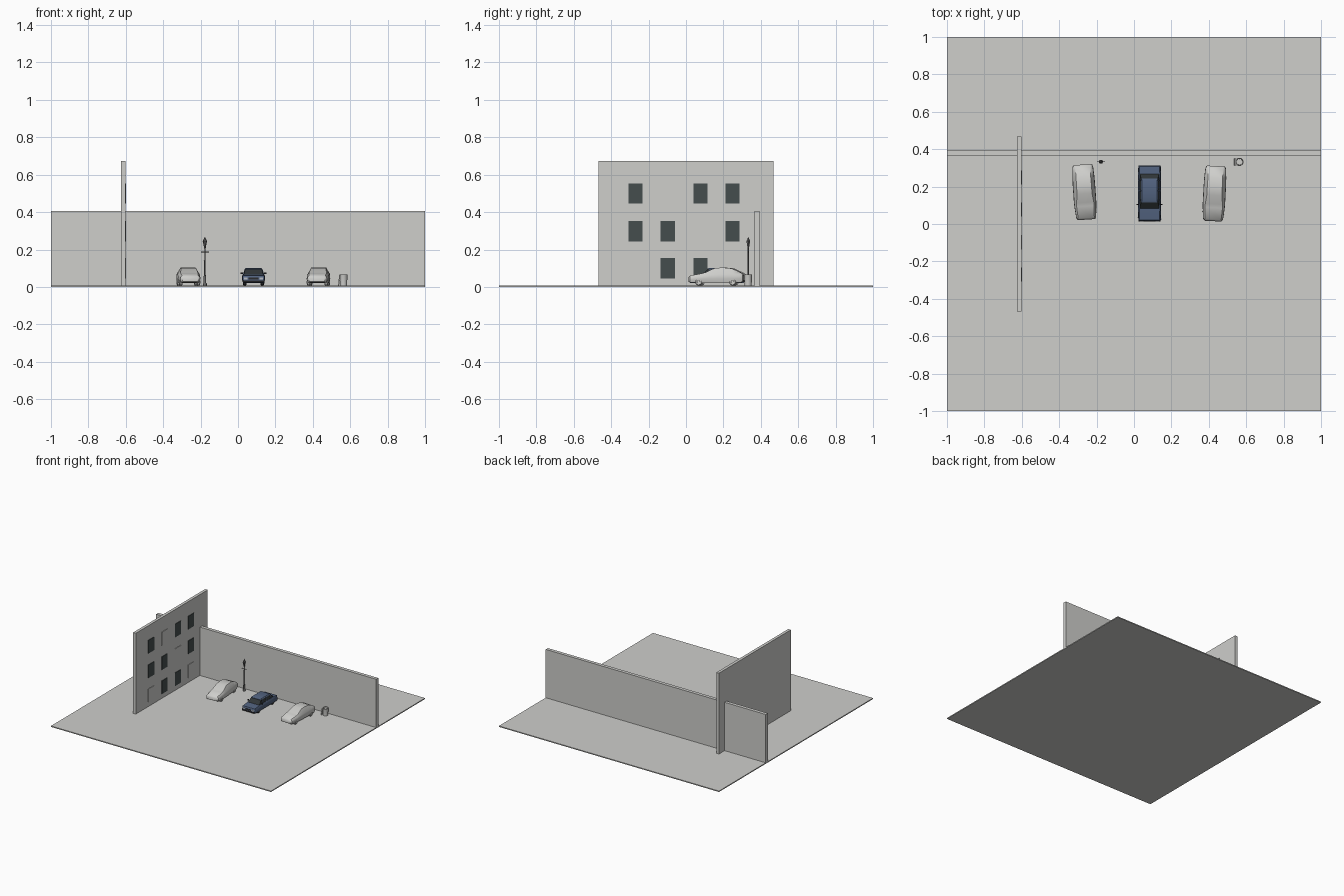
import bpy, bmesh, math
from mathutils import Matrix, Vector

if "Cube" in bpy.data.objects:
    bpy.data.objects.remove(bpy.data.objects["Cube"], do_unlink=True)


def material(name, rgb):
    m = bpy.data.materials.new(name)
    m.use_nodes = True
    m.diffuse_color = (*rgb, 1)
    m.node_tree.nodes["Principled BSDF"].inputs["Base Color"].default_value = (*rgb, 1)
    return m


GREY = material("concrete grey", (0.62, 0.62, 0.6))
PANE = material("window dark", (0.06, 0.075, 0.075))
BLUE = material("car blue", (0.085, 0.125, 0.215))
GLASS = material("car glass", (0.03, 0.037, 0.04))
RUBBER = material("tyre black", (0.025, 0.025, 0.027))
IRON = material("lamp iron", (0.13, 0.13, 0.13))
LIGHT = material("headlight", (0.5, 0.52, 0.55))
GROUND = 0.008


def finish(name, bm, mat, matrix=Matrix(), smooth=False):
    bmesh.ops.recalc_face_normals(bm, faces=bm.faces)
    bm.transform(matrix)
    me = bpy.data.meshes.new(name)
    bm.to_mesh(me)
    bm.free()
    me.materials.append(mat)
    ob = bpy.data.objects.new(name, me)
    bpy.context.collection.objects.link(ob)
    if smooth:
        bpy.ops.object.select_all(action="DESELECT")
        ob.select_set(True)
        bpy.context.view_layer.objects.active = ob
        bpy.ops.object.shade_smooth_by_angle(angle=math.radians(40))
    return ob


def box(name, lo, hi, mat, matrix=Matrix()):
    lo, hi = Vector(lo), Vector(hi)
    bm = bmesh.new()
    bmesh.ops.create_cube(bm, size=1)
    bm.transform(Matrix.Translation((lo + hi) / 2) @ Matrix.Diagonal((*(hi - lo), 1)))
    return finish(name, bm, mat, matrix)


def lathe(name, profile, mat, matrix=Matrix(), sides=16):
    # Closed solid of revolution from (radius, height) pairs
    bm = bmesh.new()
    rings = [[bm.verts.new((r * math.cos(a), r * math.sin(a), z))
              for a in (math.tau * i / sides for i in range(sides))] for r, z in profile]
    skin(bm, rings)
    return finish(name, bm, mat, matrix, True)


def skin(bm, rings):
    n = len(rings[0])
    for a, b in zip(rings, rings[1:]):
        for i in range(n):
            bm.faces.new((a[i], a[(i + 1) % n], b[(i + 1) % n], b[i]))
    bm.faces.new(rings[0])
    bm.faces.new(rings[-1])


def loft(name, stations, mat, matrix, smooth=False):
    # Each station: y, low z, belt z, top z, belt half width, top half width
    bm = bmesh.new()
    rings = []
    for y, low, belt, top, w, tw in stations:
        half = [(w * 0.9, low), (w, (low + belt) / 2), (w * 0.97, belt), (tw, top)]
        pts = half + [(-x, z) for x, z in reversed(half)]
        rings.append([bm.verts.new((x, y, z)) for x, z in pts])
    skin(bm, rings)
    return finish(name, bm, mat, matrix, smooth)


def wheels(prefix, matrix, tyre, hub):
    for end, y in (("front", -0.092), ("rear", 0.09)):
        for side, s in (("right", -1), ("left", 1)):
            m = matrix @ Matrix.Translation((s * 0.047, y, 0.018)) @ Matrix.Rotation(s * math.pi / 2, 4, "Y")
            label = f"{prefix}_{end}_{side}"
            lathe(label + "_tyre", [(0.015, -0.009), (0.018, -0.006), (0.018, 0.006), (0.015, 0.009)], tyre, m)
            lathe(label + "_hub", [(0.01, 0.008), (0.008, 0.0105)], hub, m, 10)


# Ground and the two walls
box("ground", (-1, -1, 0), (1, 1, GROUND), GREY)
box("back_wall", (-1, 0.365, GROUND), (1, 0.393, 0.405), GREY)
box("building_wall", (-0.626, -0.467, GROUND), (-0.602, 0.467, 0.672), GREY)

# Windows, some dark and some blank
dark = ("0110", "1101", "1011")
for row, z in enumerate((0.1, 0.298, 0.5)):
    for col, y in enumerate((-0.27, -0.097, 0.077, 0.248)):
        mat = PANE if dark[row][col] == "1" else GREY
        box(f"window_{row}_{col}", (-0.602, y - 0.038, z - 0.054), (-0.598, y + 0.038, z + 0.054), mat)

# Pale rounded hatchbacks
HATCH = [
    (-0.147, 0.022, 0.036, 0.044, 0.044, 0.036),
    (-0.138, 0.016, 0.044, 0.053, 0.053, 0.043),
    (-0.075, 0.014, 0.054, 0.064, 0.059, 0.047),
    (-0.055, 0.014, 0.056, 0.070, 0.060, 0.046),
    (-0.008, 0.014, 0.058, 0.092, 0.060, 0.040),
    (0.035, 0.014, 0.060, 0.096, 0.060, 0.040),
    (0.085, 0.014, 0.061, 0.091, 0.059, 0.039),
    (0.130, 0.016, 0.060, 0.070, 0.056, 0.040),
    (0.144, 0.020, 0.055, 0.062, 0.052, 0.040),
    (0.148, 0.026, 0.046, 0.052, 0.046, 0.036),
]
for name, x, y, turn in (("pale_car_right", -0.265, 0.17, 4), ("pale_car_left", 0.43, 0.162, -3)):
    m = Matrix.Translation((x, y, GROUND)) @ Matrix.Rotation(math.radians(turn), 4, "Z")
    loft(name + "_body", HATCH, GREY, m, True)
    wheels(name, m, GREY, GREY)

# Blue saloon: body, glasshouse, roof, pillars
m = Matrix.Translation((0.083, 0.164, GROUND))
loft("blue_car_body", [
    (-0.148, 0.018, 0.036, 0.044, 0.055, 0.050),
    (-0.142, 0.014, 0.046, 0.052, 0.060, 0.054),
    (-0.072, 0.014, 0.052, 0.060, 0.062, 0.055),
    (0.095, 0.014, 0.054, 0.061, 0.062, 0.055),
    (0.143, 0.014, 0.052, 0.058, 0.060, 0.054),
    (0.148, 0.020, 0.046, 0.052, 0.056, 0.050),
], BLUE, m, True)
loft("blue_car_glasshouse", [
    (-0.080, 0.052, 0.056, 0.059, 0.054, 0.052),
    (-0.042, 0.052, 0.062, 0.090, 0.054, 0.044),
    (0.075, 0.052, 0.062, 0.090, 0.054, 0.044),
    (0.105, 0.052, 0.056, 0.060, 0.053, 0.051),
], GLASS, m)
loft("blue_car_roof", [
    (-0.050, 0.086, 0.088, 0.089, 0.045, 0.043),
    (-0.038, 0.087, 0.090, 0.094, 0.046, 0.040),
    (0.065, 0.087, 0.090, 0.094, 0.046, 0.040),
    (0.080, 0.086, 0.088, 0.089, 0.045, 0.043),
], BLUE, m, True)
box("blue_car_front_bumper", (-0.058, -0.151, 0.018), (0.058, -0.144, 0.027), RUBBER, m)
box("blue_car_rear_bumper", (-0.058, 0.144, 0.018), (0.058, 0.15, 0.027), RUBBER, m)
box("blue_car_grille", (-0.026, -0.150, 0.031), (0.026, -0.146, 0.042), RUBBER, m)
for side, s in (("right", -1), ("left", 1)):
    box(f"blue_car_{side}_headlight", (s * 0.041 - 0.01, -0.150, 0.032), (s * 0.041 + 0.01, -0.146, 0.042), LIGHT, m)
    box(f"blue_car_{side}_mirror", (s * 0.063 - 0.006, -0.062, 0.062), (s * 0.063 + 0.006, -0.056, 0.070), RUBBER, m)
    for i, y in enumerate((-0.036, 0.014, 0.068)):
        lean = m @ Matrix.Translation((s * 0.0495, y, 0.075)) @ Matrix.Rotation(s * -0.32, 4, "Y")
        box(f"blue_car_{side}_pillar_{i}", (-0.002, -0.003, -0.016), (0.002, 0.003, 0.014), BLUE, lean)
wheels("blue_car", m, RUBBER, IRON)

# Street lamp with crossbar and lantern
lamp = Matrix.Translation((-0.177, 0.333, 0))
lathe("lamp_post", [(0.010, GROUND), (0.010, 0.018), (0.007, 0.022), (0.007, 0.055),
                    (0.004, 0.065), (0.003, 0.205), (0.006, 0.212)], IRON, lamp, 10)
lathe("lamp_lantern", [(0.005, 0.212), (0.011, 0.242), (0.012, 0.245), (0.004, 0.259), (0.001, 0.268)], IRON, lamp, 6)
lathe("lamp_crossbar", [(0.002, -0.021), (0.002, 0.021)], IRON,
      lamp @ Matrix.Translation((0, 0, 0.187)) @ Matrix.Rotation(math.pi / 2, 4, "Y"), 8)

# Litter bin with its leaning bracket
lathe("bin", [(0.019, GROUND), (0.021, 0.062), (0.022, 0.066), (0.018, 0.066), (0.016, 0.014)],
      GREY, Matrix.Translation((0.564, 0.332, 0)))
box("bin_bracket", (-0.003, -0.018, -0.028), (0.003, 0.018, 0.026), GREY,
    Matrix.Translation((0.541, 0.332, 0.036)) @ Matrix.Rotation(0.12, 4, "Y"))
